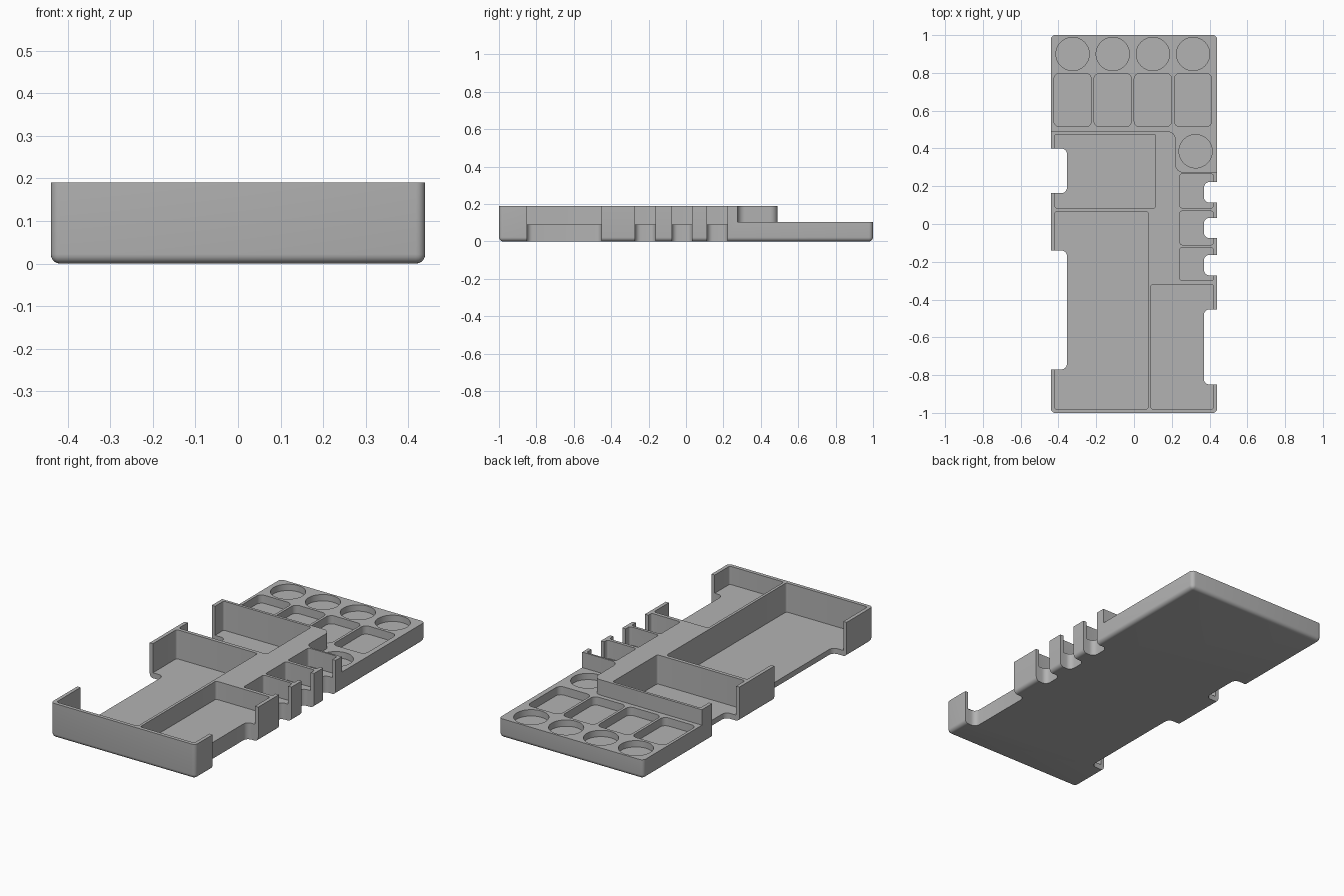
import bpy, bmesh
from math import cos, sin, pi, radians

cube = bpy.data.objects.get("Cube")
if cube:
    bpy.data.objects.remove(cube, do_unlink=True)

HEIGHT, LOW = 0.19, 0.105      # tall section and rear shelf
HALF_W, HALF_L = 0.44, 1.0

grey = bpy.data.materials.new("matte_grey")
grey.use_nodes = True
grey.diffuse_color = (0.45, 0.45, 0.45, 1)
grey.node_tree.nodes["Principled BSDF"].inputs["Base Color"].default_value = (0.45, 0.45, 0.45, 1)


def make_object(name, bm):
    bmesh.ops.recalc_face_normals(bm, faces=bm.faces)
    mesh = bpy.data.meshes.new(name)
    bm.to_mesh(mesh)
    bm.free()
    mesh.materials.append(grey)
    obj = bpy.data.objects.new(name, mesh)
    bpy.context.collection.objects.link(obj)
    return obj


def arc(cx, cy, r, start, end, steps=6):
    angles = [radians(start + (end - start) * i / steps) for i in range(steps + 1)]
    return [(cx + r * cos(a), cy + r * sin(a)) for a in angles]


def rounded_rect(x0, x1, y0, y1, r):
    return (arc(x1 - r, y1 - r, r, 0, 90) + arc(x0 + r, y1 - r, r, 90, 180)
            + arc(x0 + r, y0 + r, r, 180, 270) + arc(x1 - r, y0 + r, r, 270, 360))


def circle(x, y, r):
    return arc(x, y, r, 0, 360, 48)[:-1]


# Solid block with rounded vertical and bottom edges
bm = bmesh.new()
bmesh.ops.create_cube(bm, size=1)
for v in bm.verts:
    v.co = (v.co.x * 2 * HALF_W, v.co.y * 2 * HALF_L, (v.co.z + 0.5) * HEIGHT)
edges = [e for e in bm.edges if any(v.co.z < 0.01 for v in e.verts)]
bmesh.ops.bevel(bm, geom=edges, offset=0.022, segments=5, profile=0.5, affect='EDGES')
tray = make_object("organizer_tray", bm)


def cut(outline, floor, top=0.3):
    """Subtract a vertical prism from the tray."""
    bm = bmesh.new()
    face = bm.faces.new([bm.verts.new((x, y, floor)) for x, y in outline])
    moved = bmesh.ops.extrude_face_region(bm, geom=[face])["geom"]
    for v in moved:
        if isinstance(v, bmesh.types.BMVert):
            v.co.z = top
    cutter = make_object("cutter", bm)
    mod = tray.modifiers.new("cut", 'BOOLEAN')
    mod.operation, mod.solver, mod.object = 'DIFFERENCE', 'EXACT', cutter
    bpy.context.view_layer.objects.active = tray
    bpy.ops.object.modifier_apply(modifier=mod.name)
    bpy.data.objects.remove(cutter, do_unlink=True)


# Rear shelf, stepping around the round cup on the side
cut([(-0.6, 0.49)] + arc(0.18, 0.45, 0.04, 90, 0) + arc(0.26, 0.315, 0.04, 180, 270)
    + [(0.6, 0.275), (0.6, 1.2), (-0.6, 1.2)], LOW)

# Deep compartments on the left of the plan
cut(rounded_rect(-0.42, 0.075, -0.98, 0.065, 0.012), 0.03)
cut(rounded_rect(-0.42, 0.115, 0.085, 0.475, 0.012), 0.03)

# Shallower compartments on the other side
cut(rounded_rect(0.09, 0.42, -0.98, -0.32, 0.012), 0.09)
for y0, y1 in ((-0.30, -0.125), (-0.11, 0.068), (0.085, 0.265)):
    cut(rounded_rect(0.243, 0.42, y0, y1, 0.012), 0.09)

# Shelf wells: a row of rounded trays behind a row of round cups
for i in range(4):
    x = -0.325 + 0.2125 * i
    cut(rounded_rect(x - 0.099, x + 0.099, 0.515, 0.797, 0.03), 0.06)
    cut(circle(x, 0.9, 0.088), 0.07)
cut(circle(0.326, 0.385, 0.088), 0.07)

# Finger notches through both long sides
for y0, y1 in ((-0.77, -0.14), (0.163, 0.40)):
    cut(rounded_rect(-0.6, -0.355, y0, y1, 0.03), -0.1)
for y0, y1 in ((-0.85, -0.452), (-0.272, -0.163), (-0.075, 0.033), (0.113, 0.222)):
    cut(rounded_rect(0.37, 0.6, y0, y1, 0.03), -0.1)

# Smooth fillets, crisp rims
bpy.ops.object.select_all(action='DESELECT')
tray.select_set(True)
bpy.context.view_layer.objects.active = tray
bpy.ops.object.shade_smooth_by_angle(angle=radians(35))
